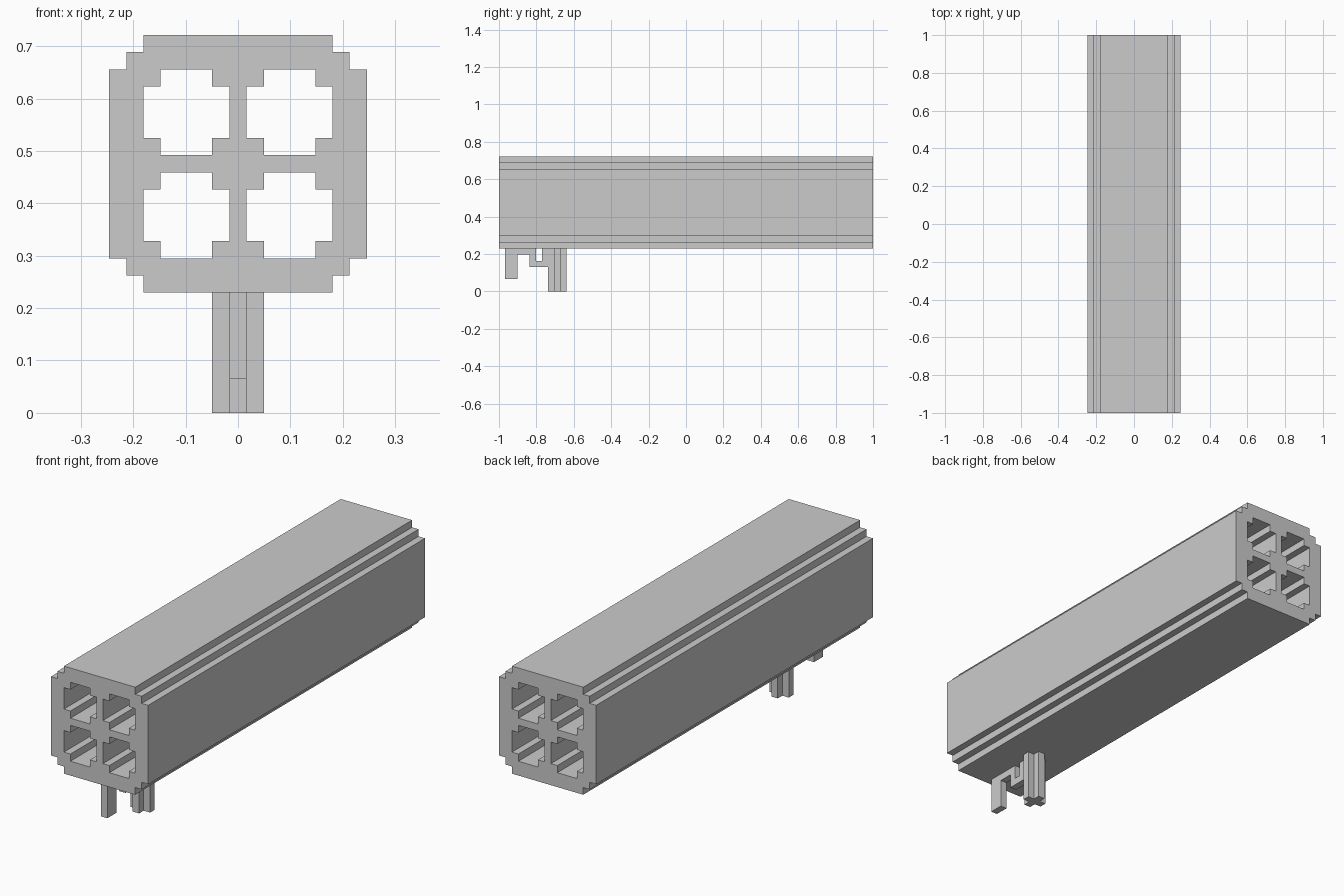
import bpy, bmesh
from mathutils import Vector

if "Cube" in bpy.data.objects:
    bpy.data.objects.remove(bpy.data.objects["Cube"])

U = 2 / 61  # one block of the stepped grid


def stepped_ring(quarter, cx=0, cy=0):
    """Closed outline made by turning a quarter outline four times."""
    ring, pts = [], quarter
    for _ in range(4):
        ring += [(x + cx, y + cy) for x, y in pts]
        pts = [(-y, x) for x, y in pts]
    return ring


def extrude_profile(name, loops, start, end, place):
    """Fill the outline (further loops are holes) and extrude from start to end."""
    bm = bmesh.new()
    edges = []
    for loop in loops:
        vs = [bm.verts.new(Vector(place(a, b, start)) * U) for a, b in loop]
        edges += [bm.edges.new((v, vs[i - 1])) for i, v in enumerate(vs)]
    bmesh.ops.triangle_fill(bm, edges=edges, use_beauty=True)
    out = bmesh.ops.extrude_face_region(bm, geom=bm.faces[:], use_keep_orig=True)
    moved = [g for g in out["geom"] if isinstance(g, bmesh.types.BMVert)]
    shift = Vector(place(0, 0, end)) - Vector(place(0, 0, start))
    bmesh.ops.translate(bm, verts=moved, vec=shift * U)
    bmesh.ops.recalc_face_normals(bm, faces=bm.faces[:])
    mesh = bpy.data.meshes.new(name)
    bm.to_mesh(mesh)
    bm.free()
    obj = bpy.data.objects.new(name, mesh)
    bpy.context.collection.objects.link(obj)
    return obj


# Long tube housing with stepped corners and four through bores
housing = stepped_ring([(7.5, 5.5), (6.5, 5.5), (6.5, 6.5), (5.5, 6.5), (5.5, 7.5)], 0, 14.5)
bores = [stepped_ring([(2.5, 1.5), (1.5, 1.5), (1.5, 2.5)], x, 14.5 + z)
         for x in (-3, 3) for z in (-3, 3)]
extrude_profile("tube_housing", [housing] + bores, -30.5, 30.5, lambda a, b, d: (a, d, b))

# Handle with a plus-shaped section
handle = stepped_ring([(1.5, 0.5), (0.5, 0.5), (0.5, 1.5)], 0, -21)
extrude_profile("handle", [handle], 0, 7, lambda a, b, d: (a, b, d))

# Thin front bracket and trigger guard, outlined from the side
bracket = [(1, 2), (3, 2), (3, 6), (5, 6), (5, 4), (8, 4), (8, 7),
           (7, 7), (7, 5), (6, 5), (6, 7), (1, 7)]
extrude_profile("bracket_and_guard", [[(y - 30.5, z) for y, z in bracket]],
                -0.5, 0.5, lambda a, b, d: (d, a, b))
